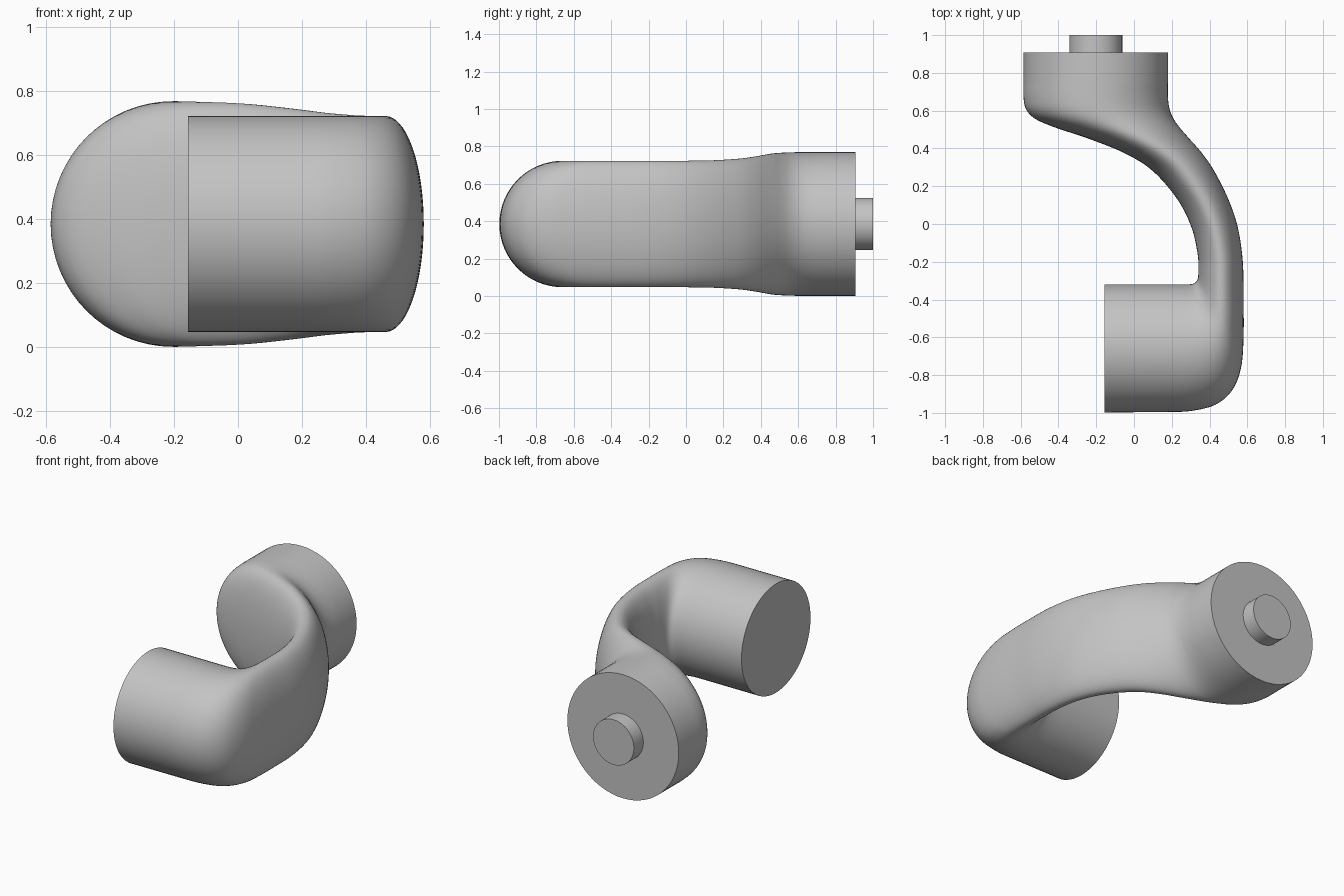
import bpy, bmesh, math
from mathutils import Vector

if "Cube" in bpy.data.objects:
    bpy.data.objects.remove(bpy.data.objects["Cube"])

grey = bpy.data.materials.new("light grey")
grey.use_nodes = True
grey.diffuse_color = (0.55, 0.55, 0.55, 1)
grey.node_tree.nodes["Principled BSDF"].inputs["Base Color"].default_value = grey.diffuse_color

MID_Z = 0.385
SIDES = 64
STEPS = 6


def finish(bm, name):
    bmesh.ops.recalc_face_normals(bm, faces=bm.faces)
    mesh = bpy.data.meshes.new(name)
    bm.to_mesh(mesh)
    bm.free()
    mesh.materials.append(grey)
    ob = bpy.data.objects.new(name, mesh)
    bpy.context.collection.objects.link(ob)
    bpy.ops.object.select_all(action="DESELECT")
    ob.select_set(True)
    bpy.context.view_layer.objects.active = ob
    bpy.ops.object.shade_smooth_by_angle(angle=math.radians(40))
    return ob


def loft(name, sections):
    """Skin upright elliptical sections: inner x, y, outer x, y, half height."""
    bm = bmesh.new()
    rings = []
    for ix, iy, ox, oy, h in sections:
        centre = Vector(((ix + ox) / 2, (iy + oy) / 2, MID_Z))
        across = Vector(((ox - ix) / 2, (oy - iy) / 2, 0))
        up = Vector((0, 0, h))
        angles = [math.tau * i / SIDES for i in range(SIDES)]
        rings.append([bm.verts.new(centre + across * math.cos(a) + up * math.sin(a)) for a in angles])
    for a, b in zip(rings, rings[1:]):
        for i in range(SIDES):
            j = (i + 1) % SIDES
            bm.faces.new((a[i], a[j], b[j], b[i]))
    bm.faces.new(rings[0])
    bm.faces.new(rings[-1])
    return finish(bm, name)


def smooth_path(keys):
    """Catmull-Rom interpolation of the key sections."""
    pts = [keys[0]] + keys + [keys[-1]]
    out = []
    for p0, p1, p2, p3 in zip(pts, pts[1:], pts[2:], pts[3:]):
        for s in range(STEPS):
            t = s / STEPS
            out.append([b + 0.5 * t * (c - a + t * (2 * a - 5 * b + 4 * c - d + t * (3 * (b - c) + d - a)))
                        for a, b, c, d in zip(p0, p1, p2, p3)])
    return out + [keys[-1]]


# Curved link: round base, thin bent arm, round cross barrel
arm_keys = [
    (-0.585, 0.75, 0.18, 0.75, 0.384),
    (-0.585, 0.67, 0.18, 0.67, 0.384),
    (-0.57, 0.605, 0.188, 0.61, 0.384),
    (-0.52, 0.555, 0.208, 0.56, 0.383),
    (-0.41, 0.508, 0.24, 0.513, 0.381),
    (-0.25, 0.455, 0.29, 0.455, 0.376),
    (-0.05, 0.375, 0.36, 0.375, 0.362),
    (0.10, 0.28, 0.425, 0.28, 0.349),
    (0.23, 0.13, 0.50, 0.13, 0.34),
    (0.305, -0.02, 0.55, -0.02, 0.338),
    (0.337, -0.16, 0.576, -0.2, 0.338),
    (0.341, -0.24, 0.58, -0.4, 0.338),
    (0.339, -0.28, 0.58, -0.6, 0.338),
    (0.333, -0.30, 0.567, -0.76, 0.338),
    (0.322, -0.312, 0.52, -0.88, 0.338),
    (0.305, -0.318, 0.43, -0.957, 0.338),
    (0.27, -0.32, 0.30, -0.99, 0.338),
    (0.18, -0.32, 0.18, -0.995, 0.338),
]
base_end = [(-0.585, 0.907, 0.18, 0.907, 0.384)]
barrel_end = [(-0.157, -0.32, -0.157, -0.998, 0.338)]
loft("link_body", base_end + smooth_path(arm_keys) + barrel_end)

# Short shaft on the base
loft("base_shaft", [(-0.342, y, -0.062, y, 0.14) for y in (0.89, 1.0)])
